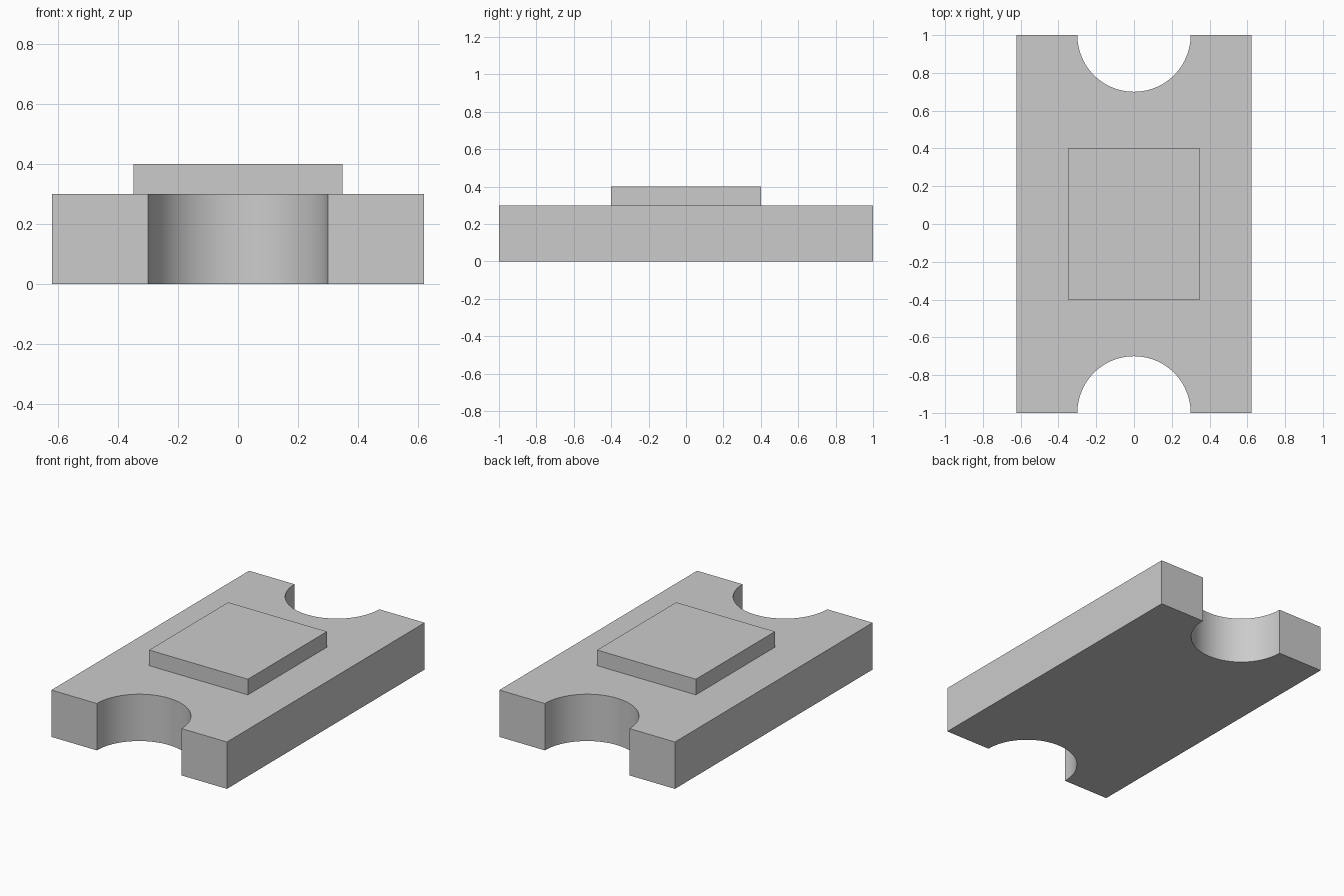
import bpy
import bmesh
from math import cos, sin, pi

HALF_W, HALF_L = 0.622, 1.0
BASE_H, NOTCH_R, SEGMENTS = 0.3, 0.3, 48

cube = bpy.data.objects.get("Cube")
if cube:
    bpy.data.objects.remove(cube, do_unlink=True)

grey = bpy.data.materials.new("light grey")
grey.use_nodes = True
colour = (0.6, 0.6, 0.6, 1)
grey.diffuse_color = colour
grey.node_tree.nodes["Principled BSDF"].inputs["Base Color"].default_value = colour


def extrude_outline(name, outline, z0, z1):
    """Make a solid by raising a closed outline from z0 to z1."""
    bm = bmesh.new()
    face = bm.faces.new([bm.verts.new((x, y, z0)) for x, y in outline])
    top = bmesh.ops.extrude_face_region(bm, geom=[face], use_keep_orig=True)
    raised = [g for g in top["geom"] if isinstance(g, bmesh.types.BMVert)]
    bmesh.ops.translate(bm, verts=raised, vec=(0, 0, z1 - z0))
    bmesh.ops.recalc_face_normals(bm, faces=bm.faces)
    mesh = bpy.data.meshes.new(name)
    bm.to_mesh(mesh)
    bm.free()
    mesh.materials.append(grey)
    obj = bpy.data.objects.new(name, mesh)
    bpy.context.collection.objects.link(obj)
    return obj


# Base plate: half the outline with its round notch, repeated by a half turn
half = [(-HALF_W, -HALF_L)]
for i in range(SEGMENTS + 1):
    a = pi - pi * i / SEGMENTS
    half.append((NOTCH_R * cos(a), NOTCH_R * sin(a) - HALF_L))
half.append((HALF_W, -HALF_L))
base = extrude_outline("base_plate", half + [(-x, -y) for x, y in half], 0, BASE_H)

# Raised rectangular pad in the middle of the plate
pad = [(-0.35, -0.4), (0.35, -0.4), (0.35, 0.4), (-0.35, 0.4)]
extrude_outline("raised_pad", pad, BASE_H, 0.4)

# Smooth notch walls with sharp rims
bpy.ops.object.select_all(action="DESELECT")
base.select_set(True)
bpy.context.view_layer.objects.active = base
bpy.ops.object.shade_smooth_by_angle(angle=pi / 6)
